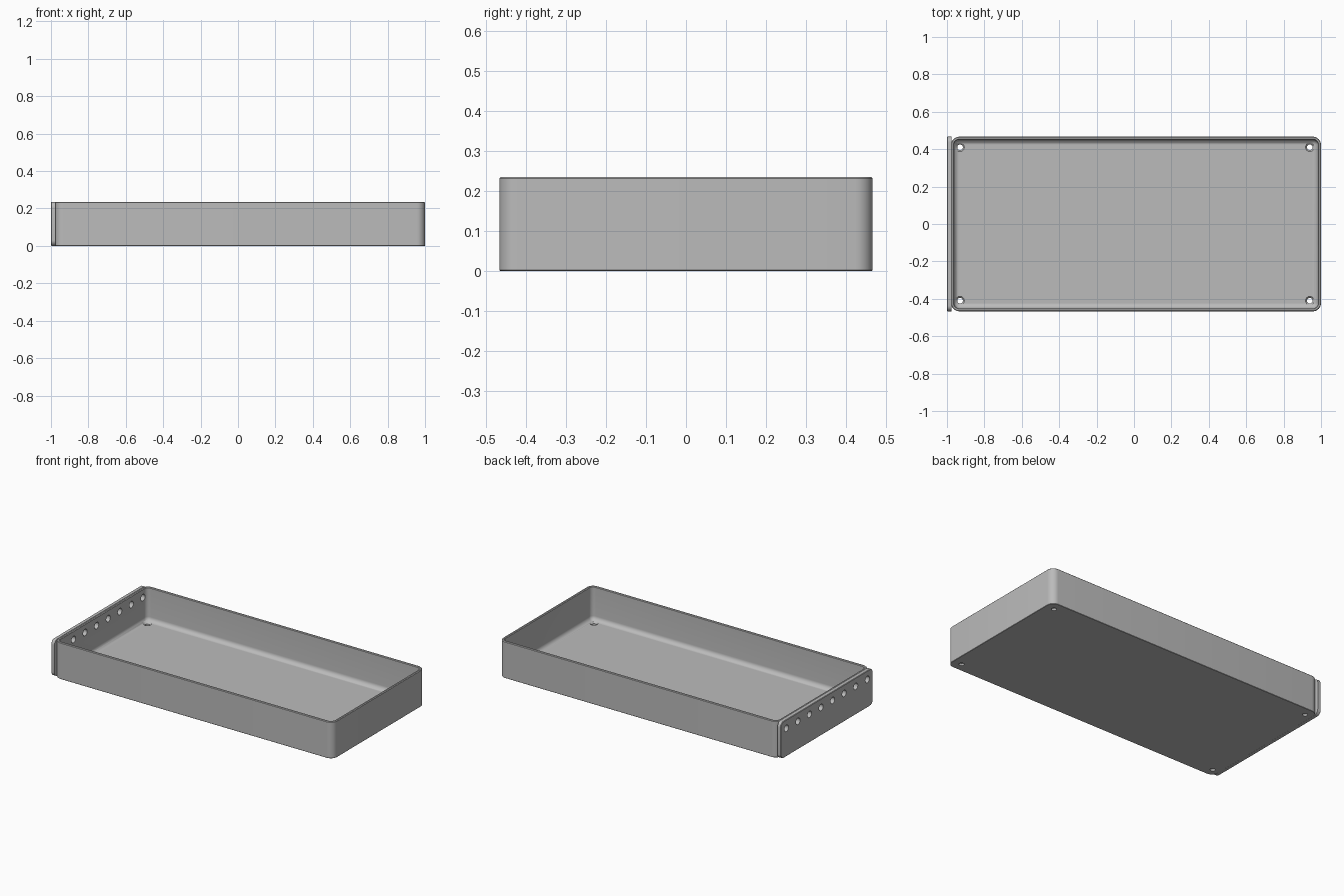
import bpy, bmesh
from math import pi, cos, sin
from mathutils import Matrix, Vector

if "Cube" in bpy.data.objects:
    bpy.data.objects.remove(bpy.data.objects["Cube"])

grey = bpy.data.materials.new("plain grey")
grey.use_nodes = True
grey.diffuse_color = (0.5, 0.5, 0.5, 1)
grey.node_tree.nodes["Principled BSDF"].inputs["Base Color"].default_value = (0.5, 0.5, 0.5, 1)

HEIGHT, FLOOR, WALL, FILLET = 0.235, 0.02, 0.016, 0.028
HALF_X, HALF_Y, CENTRE_X = 0.989, 0.467, 0.011


def rounded_rect(hx, hy, r, steps=8):
    """Outline of a rectangle with round corners, anticlockwise."""
    points = []
    for k, (sx, sy) in enumerate([(1, 1), (-1, 1), (-1, -1), (1, -1)]):
        for i in range(steps + 1):
            a = (k + i / steps) * pi / 2
            points.append((sx * (hx - r) + r * cos(a), sy * (hy - r) + r * sin(a)))
    return points


def stack(name, hx, hy, r, levels, matrix):
    """Closed solid through (inset, height) outlines."""
    bm = bmesh.new()
    rings = []
    for inset, z in levels:
        outline = rounded_rect(hx - inset, hy - inset, max(r - inset, 0.002))
        rings.append([bm.verts.new((x, y, z)) for x, y in outline])
    for a, b in zip(rings, rings[1:]):
        for i in range(len(a)):
            j = (i + 1) % len(a)
            bm.faces.new((a[i], a[j], b[j], b[i]))
    bm.faces.new(rings[0][::-1])
    bm.faces.new(rings[-1])
    bm.transform(matrix)
    bmesh.ops.recalc_face_normals(bm, faces=bm.faces)
    return add_object(name, bm)


def add_object(name, bm):
    mesh = bpy.data.meshes.new(name)
    bm.to_mesh(mesh)
    bm.free()
    mesh.materials.append(grey)
    obj = bpy.data.objects.new(name, mesh)
    bpy.context.collection.objects.link(obj)
    return obj


def add_cone(bm, r1, r2, depth, matrix):
    bmesh.ops.create_cone(bm, cap_ends=True, segments=32, radius1=r1,
                          radius2=r2, depth=depth, matrix=matrix)


def cut(obj, cutter):
    mod = obj.modifiers.new("holes", 'BOOLEAN')
    mod.object = cutter
    mod.solver = 'EXACT'
    select(obj)
    bpy.ops.object.modifier_apply(modifier=mod.name)


def select(obj):
    bpy.ops.object.select_all(action='DESELECT')
    obj.select_set(True)
    bpy.context.view_layer.objects.active = obj


# Open tray: outer wall, softened rim, inner wall, filleted floor
levels = [(0.002, 0), (0, 0.002), (0, HEIGHT - 0.004), (0.004, HEIGHT),
          (WALL - 0.004, HEIGHT), (WALL, HEIGHT - 0.004)]
for i in range(9):
    a = i / 8 * pi / 2
    levels.append((WALL + FILLET * (1 - cos(a)), FLOOR + FILLET * (1 - sin(a))))
tray = stack("tray", HALF_X, HALF_Y, 0.044, levels,
             Matrix.Translation((CENTRE_X, 0, 0)))

# End plate with round corners, standing against the tray
turn = Matrix.Translation((-1, 0, HEIGHT / 2)) @ Matrix(
    ((0, 0, 1, 0), (1, 0, 0, 0), (0, 1, 0, 0), (0, 0, 0, 1)))
plate = stack("end_plate", HALF_Y, HEIGHT / 2, 0.03,
              [(0.003, 0), (0, 0.003), (0, 0.0235)], turn)

# Row of round holes through plate and wall
bm = bmesh.new()
for i in range(8):
    y = -0.41 + 0.82 * i / 7
    add_cone(bm, 0.021, 0.021, 0.1,
             Matrix.Translation((-0.98, y, 0.18)) @ Matrix.Rotation(pi / 2, 4, 'Y'))
end_holes = add_object("end_hole_cutter", bm)

# Countersunk screw holes in the floor corners
bm = bmesh.new()
for sx in (-1, 1):
    for sy in (-1, 1):
        spot = Vector((0.005 + sx * 0.935, sy * 0.41, 0))
        add_cone(bm, 0.015, 0.015, 0.1, Matrix.Translation(spot))
screw_holes = add_object("screw_hole_cutter", bm)
bm = bmesh.new()
for sx in (-1, 1):
    for sy in (-1, 1):
        spot = Vector((0.005 + sx * 0.935, sy * 0.41, FLOOR))
        add_cone(bm, 0.013, 0.033, 0.02, Matrix.Translation(spot))
sinks = add_object("countersink_cutter", bm)

cut(tray, end_holes)
cut(tray, screw_holes)
cut(tray, sinks)
cut(plate, end_holes)
for cutter in (end_holes, screw_holes, sinks):
    bpy.data.objects.remove(cutter)

for obj in (tray, plate):
    select(obj)
    bpy.ops.object.shade_smooth_by_angle(angle=pi / 6)
